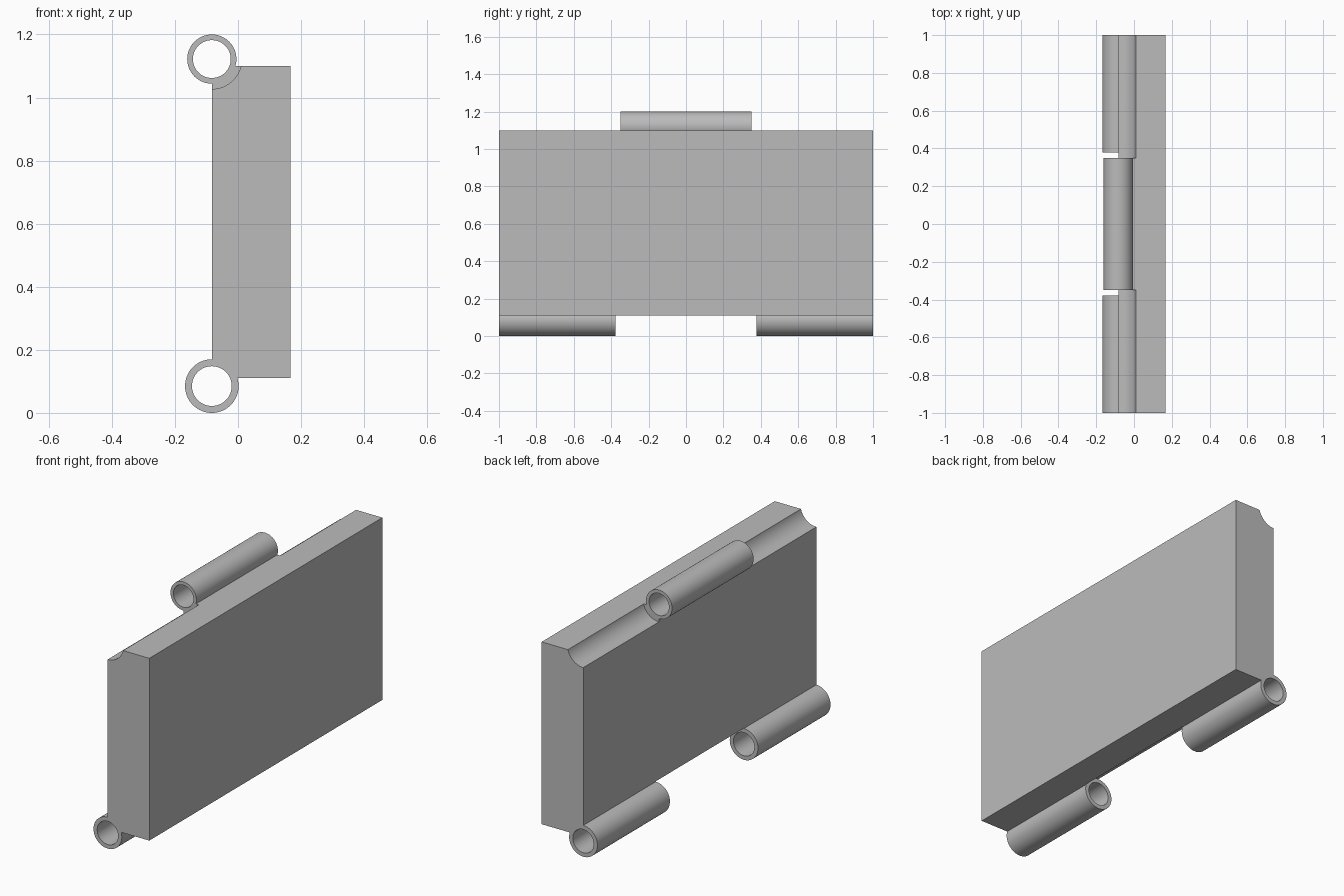
import bpy, math

cube = bpy.data.objects.get("Cube")
if cube:
    bpy.data.objects.remove(cube, do_unlink=True)

grey = bpy.data.materials.new("plain grey")
grey.use_nodes = True
colour = (0.5, 0.5, 0.5, 1)
grey.diffuse_color = colour
grey.node_tree.nodes["Principled BSDF"].inputs["Base Color"].default_value = colour

AXIS_X = -0.083              # both pin axes lie on the plate's left face
TOP_Z, BOTTOM_Z = 1.122, 0.085
SEGMENTS = 64


def make_object(name, verts, faces):
    mesh = bpy.data.meshes.new(name)
    mesh.from_pydata(verts, [], faces)
    mesh.materials.append(grey)
    obj = bpy.data.objects.new(name, mesh)
    bpy.context.collection.objects.link(obj)
    return obj


def smooth(obj):
    bpy.ops.object.select_all(action="DESELECT")
    obj.select_set(True)
    bpy.context.view_layer.objects.active = obj
    bpy.ops.object.shade_smooth_by_angle(angle=math.radians(30))


def ring(radius, z, y):
    steps = [2 * math.pi * i / SEGMENTS for i in range(SEGMENTS)]
    return [(AXIS_X + radius * math.cos(a), y, z + radius * math.sin(a)) for a in steps]


def barrel(name, z, outer, inner, y0, y1):
    """Hollow tube along y: four rings joined in a loop."""
    loops = [(outer, y0), (outer, y1), (inner, y1), (inner, y0)]
    verts = [v for r, y in loops for v in ring(r, z, y)]
    n = SEGMENTS
    faces = [(k * n + i, (k + 1) % 4 * n + i, (k + 1) % 4 * n + (i + 1) % n, k * n + (i + 1) % n)
             for k in range(4) for i in range(n)]
    smooth(make_object(name, verts, faces))


def cut(target, z, radius, y0, y1):
    """Subtract a solid cylinder along y from the target."""
    n = SEGMENTS
    sides = [(i, n + i, n + (i + 1) % n, (i + 1) % n) for i in range(n)]
    caps = [tuple(range(n)), tuple(reversed(range(n, 2 * n)))]
    cutter = make_object("cutter", ring(radius, z, y0) + ring(radius, z, y1), sides + caps)
    cutter.hide_render = True
    mod = target.modifiers.new("cut", "BOOLEAN")
    mod.operation, mod.solver, mod.object = "DIFFERENCE", "EXACT", cutter
    bpy.context.view_layer.objects.active = target
    bpy.ops.object.modifier_apply(modifier=mod.name)
    bpy.data.objects.remove(cutter, do_unlink=True)


# Plate
bpy.ops.mesh.primitive_cube_add(size=1, location=(0.042, 0, 0.605))
plate = bpy.context.object
plate.name = "hinge_plate"
plate.scale = (0.25, 2, 0.99)
bpy.ops.object.transform_apply(location=True, scale=True)
plate.data.materials.append(grey)

# Clearance grooves for the mating barrels
cut(plate, BOTTOM_Z, 0.087, -0.38, 0.38)
for y0, y1 in ((-1.1, -0.35), (0.35, 1.1)):
    cut(plate, TOP_Z, 0.095, y0, y1)

# Seats that keep the barrel bores open
cut(plate, TOP_Z, 0.07, -0.37, 0.37)
for y0, y1 in ((-1.1, -0.36), (0.36, 1.1)):
    cut(plate, BOTTOM_Z, 0.075, y0, y1)
smooth(plate)

# Barrels
barrel("top_barrel", TOP_Z, 0.078, 0.06, -0.35, 0.35)
barrel("front_bottom_barrel", BOTTOM_Z, 0.085, 0.063, -1, -0.378)
barrel("back_bottom_barrel", BOTTOM_Z, 0.085, 0.063, 0.378, 1)
